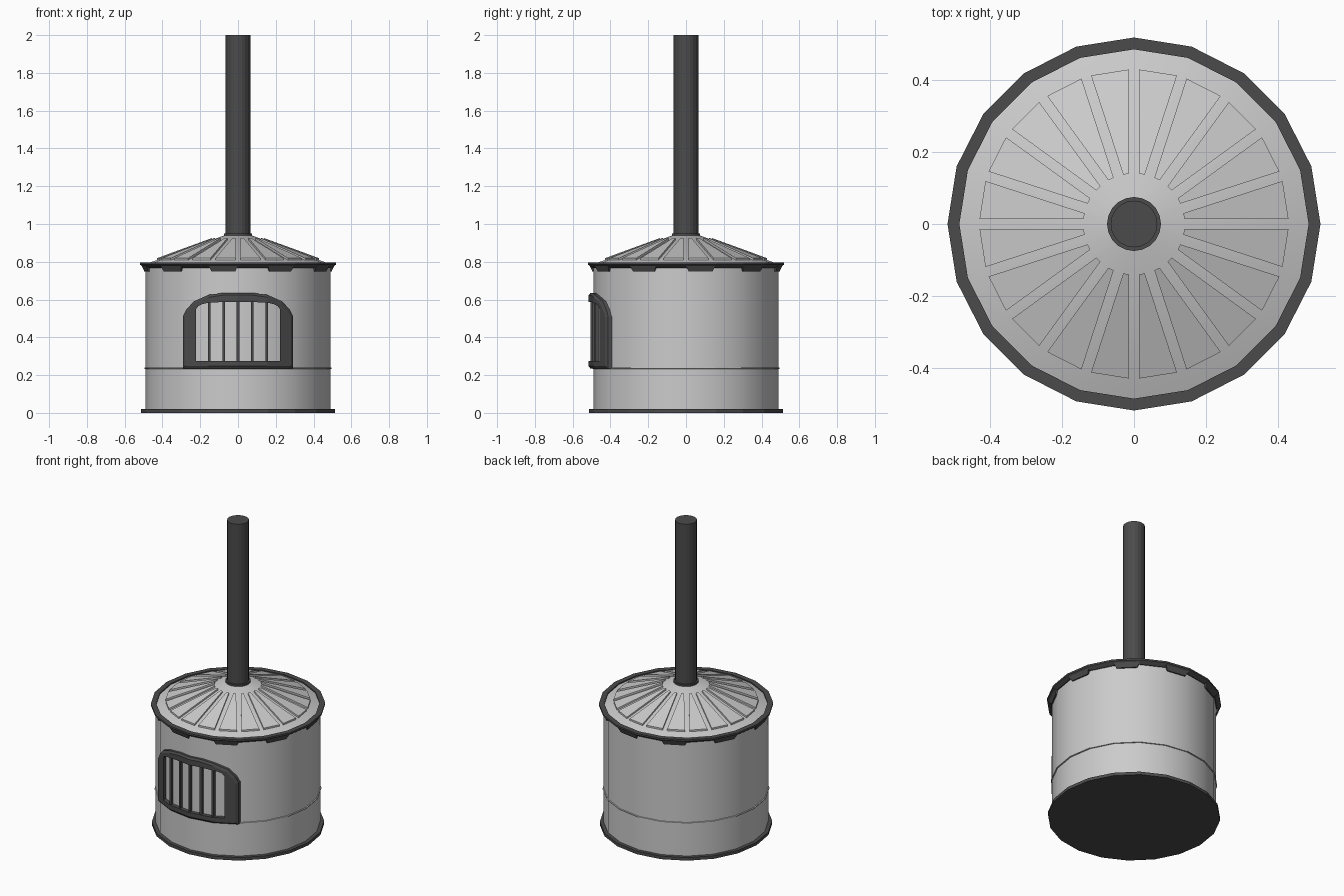
import bpy, math
from math import sin, cos, radians

if "Cube" in bpy.data.objects:
    bpy.data.objects.remove(bpy.data.objects["Cube"])

N = 20                      # sides of the drum
STEP = 2 * math.pi / N

dark = bpy.data.materials.new("dark_iron")
dark.diffuse_color = (0.07, 0.07, 0.07, 1)
dark.use_nodes = True
dark.node_tree.nodes["Principled BSDF"].inputs["Base Color"].default_value = dark.diffuse_color


def make(name, verts, faces, mat=None, smooth=False):
    me = bpy.data.meshes.new(name)
    me.from_pydata(verts, [], faces)
    ob = bpy.data.objects.new(name, me)
    bpy.context.collection.objects.link(ob)
    if mat:
        me.materials.append(mat)
    if smooth:
        bpy.ops.object.select_all(action='DESELECT')
        ob.select_set(True)
        bpy.context.view_layer.objects.active = ob
        bpy.ops.object.shade_smooth_by_angle(angle=radians(25))
    return ob


def lathe(name, profile, sides=N, mat=None, smooth=False, caps=True, loop=False):
    """Revolve (radius, z) points listed from bottom to top on the outside."""
    verts = [(r * cos(2 * math.pi * i / sides), r * sin(2 * math.pi * i / sides), z)
             for r, z in profile for i in range(sides)]
    n = len(profile)
    faces = []
    for j in range(n if loop else n - 1):
        a, b = j * sides, (j + 1) % n * sides
        for i in range(sides):
            k = (i + 1) % sides
            faces.append((a + i, a + k, b + k, b + i))
    if caps and not loop:
        faces.append(tuple(reversed(range(sides))))
        faces.append(tuple(range((n - 1) * sides, n * sides)))
    return make(name, verts, faces, mat, smooth)


BOX = [(0, 3, 2, 1), (4, 5, 6, 7), (0, 1, 5, 4), (1, 2, 6, 5), (2, 3, 7, 6), (3, 0, 4, 7)]


def add_box(verts, faces, eight):
    b = len(verts)
    verts += eight
    faces += [tuple(b + i for i in f) for f in BOX]


# drum, base plate, seam ridge and top rim
lathe("drum", [(0.49, 0.01), (0.49, 0.785)], smooth=True)
lathe("base_plate", [(0.513, 0), (0.513, 0.02)], mat=dark)
lathe("seam_ridge", [(0.485, 0.232), (0.496, 0.234), (0.496, 0.239), (0.485, 0.241)], loop=True)
lathe("top_rim", [(0.486, 0.768), (0.495, 0.768), (0.519, 0.785), (0.519, 0.796), (0.486, 0.796)],
      mat=dark, loop=True)

# clips under the rim on every other side
verts, faces = [], []
for k in range(0, N, 2):
    a0, a1 = k * STEP, (k + 1) * STEP

    def ring(ri, ro, z, d):
        return [(r * cos(a), r * sin(a), z) for r, a in
                ((ri, a0 + d), (ro, a0 + d), (ro, a1 - d), (ri, a1 - d))]
    add_box(verts, faces, ring(0.482, 0.496, 0.748, 0.03) + ring(0.482, 0.51, 0.78, 0))
make("rim_clips", verts, faces, dark)


# conical lid with raised wedge panels
def lid_z(r):
    return 0.787 + (0.49 - r) * 0.365


lathe("lid", [(0.49, 0.78), (0.49, lid_z(0.49)), (0.07, lid_z(0.07))], smooth=True)
verts, faces = [], []
for k in range(N):
    a0, a1 = k * STEP, (k + 1) * STEP

    def corners(up):
        out = []
        for r, a, s in ((0.14, a0, 1), (0.43, a0, 1), (0.43, a1, -1), (0.14, a1, -1)):
            # shift sideways so the gaps keep a constant width
            g = 0.014 * s
            out.append((r * cos(a) - g * sin(a), r * sin(a) + g * cos(a), lid_z(r) + up))
        return out
    add_box(verts, faces, corners(-0.006) + corners(0.01))
make("lid_panels", verts, faces)

# chimney and collar
lathe("chimney_collar", [(0.075, 0.92), (0.075, 0.95)], mat=dark)
lathe("chimney", [(0.065, 0.92), (0.065, 2.0)], mat=dark)


# door: everything follows the faceted drum at radius R
def on_drum(x, z, R):
    k = min(int(abs(x) / R >= sin(STEP)) + int(abs(x) / R >= sin(2 * STEP)), 2)
    x0, x1 = R * sin(k * STEP), R * sin((k + 1) * STEP)
    y0, y1 = R * cos(k * STEP), R * cos((k + 1) * STEP)
    t = (abs(x) - x0) / (x1 - x0)
    return (x, -(y0 + (y1 - y0) * t), z)


def mirrored(half):
    """Mirror a half outline running from top centre to bottom centre."""
    return half + [(-x, z) for x, z in reversed(half[1:-1])]


outer = mirrored([(0, 0.635), (0.08, 0.635), (0.156, 0.625), (0.235, 0.59), (0.275, 0.545),
                  (0.292, 0.51), (0.292, 0.235), (0.156, 0.235), (0, 0.235)])
edge = mirrored([(0, 0.623), (0.08, 0.623), (0.156, 0.612), (0.227, 0.58), (0.265, 0.537),
                 (0.28, 0.505), (0.28, 0.247), (0.156, 0.247), (0, 0.247)])
inner = mirrored([(0, 0.587), (0.08, 0.587), (0.156, 0.583), (0.19, 0.576), (0.21, 0.566),
                  (0.222, 0.55), (0.222, 0.275), (0.156, 0.275), (0, 0.275)])
loops = [(outer, 0.475), (outer, 0.506), (edge, 0.515), (inner, 0.515), (inner, 0.475)]
n = len(outer)
verts = [on_drum(x, z, R) for pts, R in loops for x, z in pts]
faces = [(j * n + i, (j + 1) * n + i, (j + 1) * n + (i + 1) % n, j * n + (i + 1) % n)
         for j in range(4) for i in range(n)]
make("door_frame", verts, faces, dark)

# vertical bars in the door window
verts, faces = [], []
for i in range(-2, 3):
    x, w = i * 0.076, 0.007

    def bar_end(z):
        return [on_drum(x - w, z, 0.48), on_drum(x - w, z, 0.507),
                on_drum(x + w, z, 0.507), on_drum(x + w, z, 0.48)]
    add_box(verts, faces, bar_end(0.27) + bar_end(0.592))
make("door_bars", verts, faces, dark)
